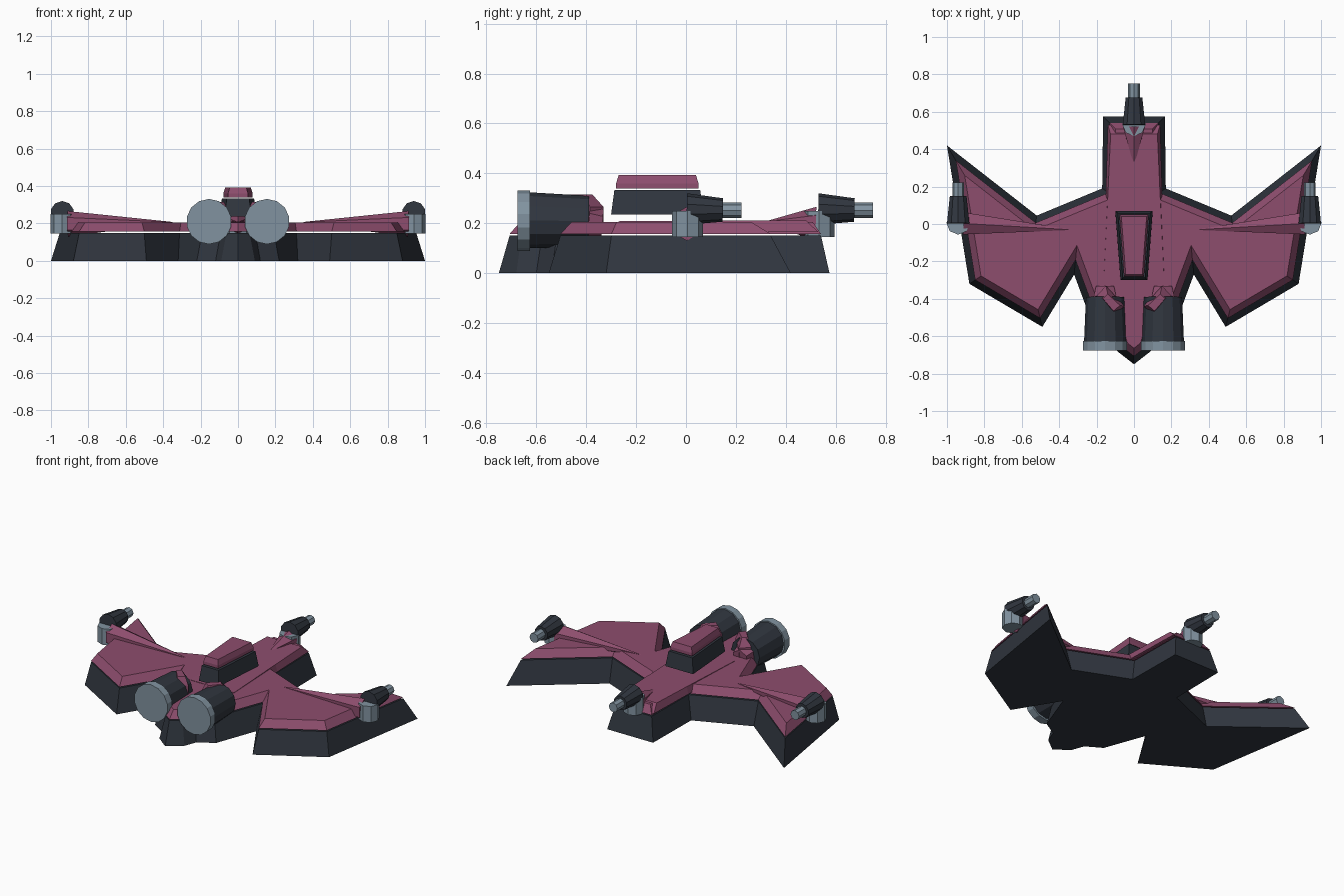
import bpy, bmesh, math
from mathutils import Vector

if "Cube" in bpy.data.objects:
    bpy.data.objects.remove(bpy.data.objects["Cube"])


def material(name, rgb):
    m = bpy.data.materials.new(name)
    m.diffuse_color = (*rgb, 1)
    m.use_nodes = True
    m.node_tree.nodes["Principled BSDF"].inputs["Base Color"].default_value = m.diffuse_color
    return m


PINK = material("pink_paint", (0.27, 0.075, 0.155))
DARK = material("dark_metal", (0.03, 0.037, 0.05))
STEEL = material("blue_grey", (0.22, 0.29, 0.35))


def inset(pts, d):
    """Mitred inward offset of a clockwise outline."""
    out = []
    for i, p in enumerate(pts):
        a, b, c = Vector(pts[i - 1]), Vector(p), Vector(pts[(i + 1) % len(pts)])
        e, f = (b - a).normalized(), (c - b).normalized()
        n, m = Vector((e.y, -e.x)), Vector((f.y, -f.x))
        out.append(b + (n + m) * d / (1 + n.dot(m)))
    return out


def loft(name, rings, mat):
    """Solid through matching rings of 3D points, capped at both ends."""
    bm = bmesh.new()
    vs = [[bm.verts.new(p) for p in r] for r in rings]
    n = len(rings[0])
    for a, b in zip(vs, vs[1:]):
        for i in range(n):
            j = (i + 1) % n
            bm.faces.new((a[i], a[j], b[j], b[i]))
    bm.faces.new(vs[0])
    bm.faces.new(vs[-1])
    bmesh.ops.recalc_face_normals(bm, faces=bm.faces)
    me = bpy.data.meshes.new(name)
    bm.to_mesh(me)
    bm.free()
    me.materials.append(mat)
    ob = bpy.data.objects.new(name, me)
    bpy.context.collection.objects.link(ob)
    return ob


def flat(pts, z):
    return [(p[0], p[1], z) for p in pts]


def slab(name, pts, z0, z1, d0, d1, mat):
    return loft(name, [flat(inset(pts, d0), z0), flat(inset(pts, d1), z1)], mat)


def tube(name, start, end, r0, r1, sides, mat):
    """Tapered prism between two points."""
    start, end = Vector(start), Vector(end)
    axis = (end - start).normalized()
    up = Vector((0, 1, 0)) if abs(axis.z) > 0.9 else Vector((0, 0, 1))
    u = axis.cross(up).normalized()
    v = u.cross(axis)
    angles = [2 * math.pi * i / sides + math.pi / 2 for i in range(sides)]
    ring = lambda c, r: [c + u * r * math.cos(t) + v * r * math.sin(t) for t in angles]
    return loft(name, [ring(start, r0), ring(end, r1)], mat)


def mirrored(pts):
    """Complete a right-hand outline, skipping points on the centre line."""
    return pts + [(-x, y) for x, y in reversed(pts) if x > 0]


# Hull and armour plate share one silhouette
hull = mirrored([(0.165, 0.575), (0.17, 0.19), (0.52, 0.045), (1.0, 0.42),
                 (0.88, -0.32), (0.49, -0.55), (0.32, -0.27), (0.22, -0.54),
                 (0.12, -0.60), (0.09, -0.68), (0, -0.75)])
slab("lower_hull", hull, 0, 0.15, 0, 0.034, DARK)
slab("upper_plate", hull, 0.157, 0.206, 0.034, 0.068, PINK)

# Spine along the fuselage, sinking into the plate at the back
loft("spine", [[(-0.14, 0.53, 0.165), (0.14, 0.53, 0.165), (0.125, 0.48, 0.212), (-0.125, 0.48, 0.212)],
               [(-0.15, 0.19, 0.165), (0.15, 0.19, 0.165), (0.138, 0.19, 0.211), (-0.138, 0.19, 0.211)],
               [(-0.165, -0.27, 0.165), (0.165, -0.27, 0.165), (0.16, -0.27, 0.208), (-0.16, -0.27, 0.208)]], PINK)

# Cockpit block and its lid
cabin = mirrored([(0.10, 0.07), (0.072, -0.30)])
slab("cabin", cabin, 0.236, 0.333, 0, 0.013, DARK)
loft("cabin_lid", [flat(inset(cabin, 0.02), 0.34), flat(inset(cabin, 0.02), 0.36),
                   flat(inset(cabin, 0.03), 0.393)], PINK)

# Pair of engines with nozzles, intakes and pylons
for side, s in (("left", -1), ("right", 1)):
    x = s * 0.155
    tube(side + "_engine", (x, -0.63, 0.212), (x, -0.39, 0.208), 0.112, 0.102, 12, DARK)
    tube(side + "_nozzle", (x, -0.675, 0.21), (x, -0.625, 0.21), 0.121, 0.121, 14, STEEL)
    tube(side + "_intake", (x, -0.39, 0.205), (x, -0.335, 0.20), 0.07, 0.055, 6, PINK)
    base = [(0.15, -0.33), (0.20, -0.385), (0.10, -0.48), (0.05, -0.44)]
    top = [(0.14, -0.375), (0.165, -0.40), (0.11, -0.465), (0.075, -0.435)]
    loft(side + "_pylon", [[(s * a, b, 0.19) for a, b in base],
                           [(s * a, b, 0.265) for a, b in base],
                           [(s * a, b, 0.315) for a, b in top]], PINK)

# Three guns: fairing spike, round mount, body and barrel
guns = [("nose", 0, 0.53, (0, 0.32, 0.205), (0, 0.52, 0.198)),
        ("left", -0.94, 0.003, (-0.35, -0.03, 0.205), (-0.91, 0.003, 0.198)),
        ("right", 0.94, 0.003, (0.35, -0.03, 0.205), (0.91, 0.003, 0.198))]
for name, x, y, tip, root in guns:
    tube(name + "_gun_fairing", tip, root, 0.003, 0.068, 6, PINK)
    tube(name + "_gun_mount", (x, y + 0.003, 0.145), (x, y + 0.003, 0.25), 0.063, 0.063, 8, STEEL)
    tube(name + "_gun_body", (x, y, 0.257), (x, y + 0.145, 0.253), 0.063, 0.047, 10, DARK)
    tube(name + "_gun_barrel", (x, y + 0.14, 0.252), (x, y + 0.22, 0.252), 0.031, 0.031, 8, STEEL)
